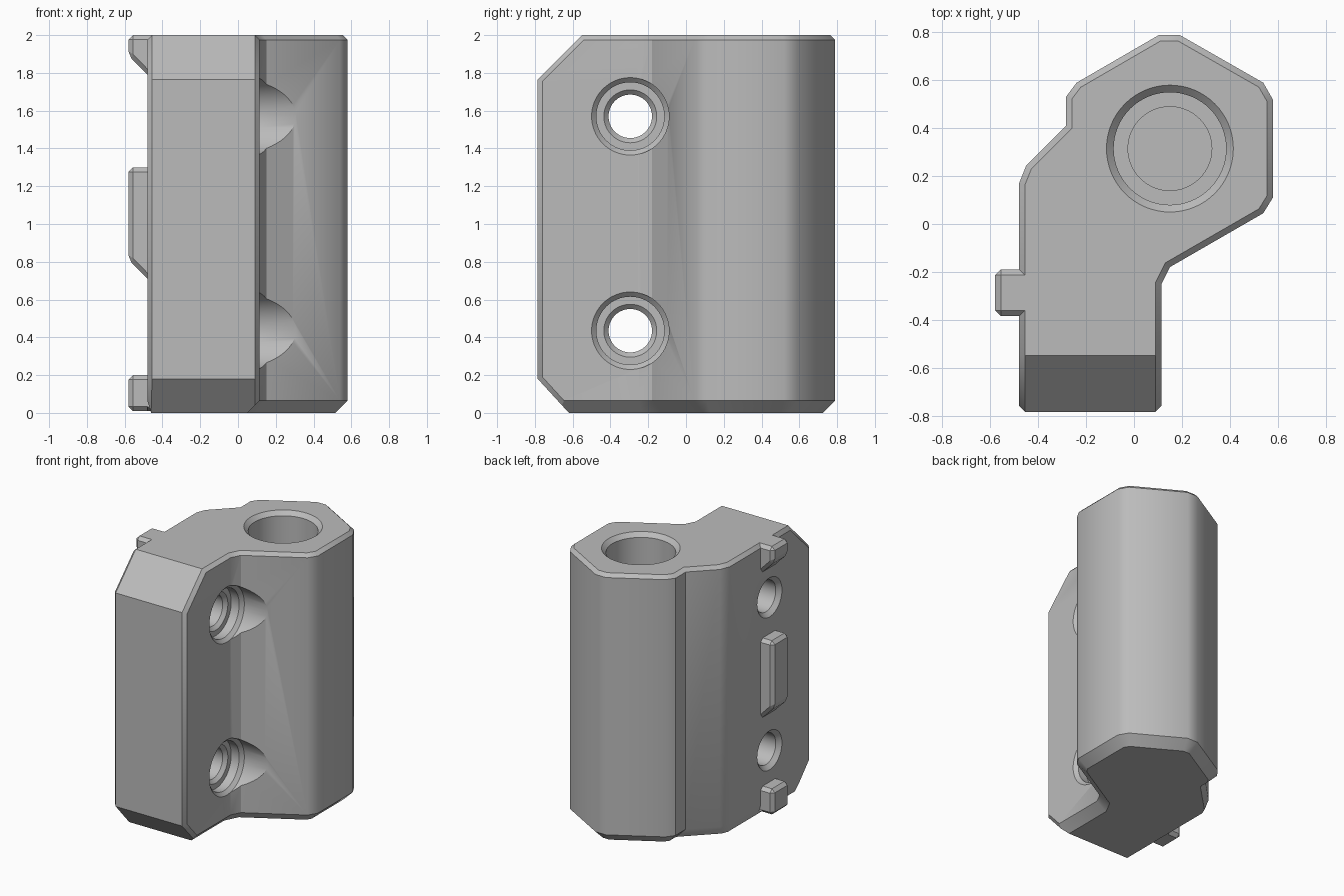
import bpy, bmesh, math
from mathutils import Vector, Matrix

if "Cube" in bpy.data.objects:
    bpy.data.objects.remove(bpy.data.objects["Cube"])

grey = bpy.data.materials.new("plain grey")
grey.use_nodes = True
grey.diffuse_color = (0.5, 0.5, 0.5, 1)
grey.node_tree.nodes["Principled BSDF"].inputs["Base Color"].default_value = (0.5, 0.5, 0.5, 1)


def make_object(name, bm):
    bmesh.ops.recalc_face_normals(bm, faces=bm.faces[:])
    mesh = bpy.data.meshes.new(name)
    bm.to_mesh(mesh)
    bm.free()
    mesh.materials.append(grey)
    obj = bpy.data.objects.new(name, mesh)
    bpy.context.collection.objects.link(obj)
    return obj


def loft(bm, loops):
    """Close a stack of matching loops into a solid."""
    rings = [[bm.verts.new(p) for p in loop] for loop in loops]
    n = len(rings[0])
    for low, high in zip(rings, rings[1:]):
        for i in range(n):
            j = (i + 1) % n
            bm.faces.new((low[i], low[j], high[j], high[i]))
    bm.faces.new(rings[0][::-1])
    bm.faces.new(rings[-1])


def inset(points, amounts):
    """Move every edge of a counter-clockwise outline inwards by its own amount."""
    pts = [Vector(p) for p in points]
    n = len(pts)
    lines = []
    for i in range(n):
        d = (pts[(i + 1) % n] - pts[i]).normalized()
        lines.append((pts[i] + Vector((-d.y, d.x)) * amounts[i], d))
    result = []
    for i in range(n):
        (a, da), (b, db) = lines[i - 1], lines[i]
        t = (b - a).cross(db) / da.cross(db)
        result.append(a + da * t)
    return result


def turned(name, profile, matrix, sides=64):
    """Solid of revolution from (height, radius) pairs."""
    bm = bmesh.new()
    angles = [2 * math.pi * i / sides for i in range(sides)]
    loft(bm, [[(r * math.cos(a), r * math.sin(a), h) for a in angles] for h, r in profile])
    bm.transform(matrix)
    obj = make_object(name, bm)
    obj.hide_render = True
    return obj


# Body: outline raised into a block with a chamfered foot
outline = [(-.48, -.785), (.115, -.785), (.115, -.25), (.15, -.18), (.54, .045),
           (.58, .11), (.58, .52), (.54, .59), (.19, .79), (.105, .79),
           (-.24, .59), (-.285, .53), (-.285, .41), (-.45, .245), (-.48, .17)]
foot = inset(outline, [0] + [.065] * 11 + [.03, .02, .02])
bm = bmesh.new()
loft(bm, [[(p[0], p[1], z) for p in loop] for loop, z in ((foot, 0), (outline, .065), (outline, 2))])

# Sloping cuts at the front, above and below
for point, normal in (((0, -.55, 2), (0, -1, 1)), ((0, -.62, 0), (0, -.18, -.165))):
    cut = bmesh.ops.bisect_plane(bm, geom=bm.verts[:] + bm.edges[:] + bm.faces[:],
                                 plane_co=point, plane_no=normal, clear_outer=True)
    rim = [e for e in cut["geom_cut"] if isinstance(e, bmesh.types.BMEdge)]
    bmesh.ops.edgeloop_fill(bm, edges=rim)
bmesh.ops.recalc_face_normals(bm, faces=bm.faces[:])


# Small chamfer round the top rim and down both sides of the front
def is_chamfered(edge):
    a, b = (v.co for v in edge.verts)
    across = abs(a.x - b.x) > .3 and abs(a.y - b.y) < .001
    if a.z > 1.99 and b.z > 1.99:
        return not across
    return (max(a.y, b.y) < -.5 and min(a.z, b.z) > .06 and abs(a.x - b.x) < .001
            and edge.calc_face_angle(0) > .5)


bmesh.ops.bevel(bm, geom=[e for e in bm.edges if is_chamfered(e)], offset=.025,
                offset_type='OFFSET', segments=1, affect='EDGES', clamp_overlap=False)
body = make_object("body", bm)

# Stepped blind socket and two counterbored cross holes
cutters = [turned("socket_cutter", [(.15, .175), (.35, .175), (.35, .235), (1.97, .235),
                                    (2, .265), (2.1, .265)],
                  Matrix.Translation((.15, .315, 0)))]
bore = [(-.55, .145), (-.48, .145), (-.45, .115), (0, .115), (.025, .14), (.025, .18),
        (.09, .18), (.115, .205), (.7, .205)]
for z in (.435, 1.57):
    cutters.append(turned("cross_hole_cutter", bore,
                          Matrix.Translation((0, -.295, z)) @ Matrix.Rotation(math.pi / 2, 4, 'Y')))

bpy.context.view_layer.objects.active = body
for cutter in cutters:
    mod = body.modifiers.new("hole", 'BOOLEAN')
    mod.operation = 'DIFFERENCE'
    mod.solver = 'EXACT'
    mod.object = cutter
    bpy.ops.object.modifier_apply(modifier=mod.name)
    bpy.data.objects.remove(cutter)


# Locating tabs on the side wall
def tab(name, low, high, slope):
    root, tip = -.45, -.58
    side = [(root, high), (tip, high), (tip, low + slope), (-.48, low), (root, low)]
    bm = bmesh.new()
    loft(bm, [[(x, y, z) for x, z in side] for y in (-.385, -.19)])
    bmesh.ops.dissolve_limit(bm, angle_limit=.01, verts=bm.verts[:], edges=bm.edges[:])
    edges = [e for e in bm.edges if min(v.co.x for v in e.verts) < -.5]
    bmesh.ops.bevel(bm, geom=edges, offset=.024, offset_type='OFFSET', segments=1, affect='EDGES')
    return make_object(name, bm)


tabs = [tab("lower_tab", .01, .2, 0), tab("middle_tab", .71, 1.3, .1), tab("upper_tab", 1.79, 2, .1)]

# Smooth the rounded corners and bores, keep the chamfers crisp
bpy.ops.object.select_all(action='DESELECT')
body.select_set(True)
bpy.context.view_layer.objects.active = body
bpy.ops.object.shade_smooth_by_angle(angle=math.radians(32))
